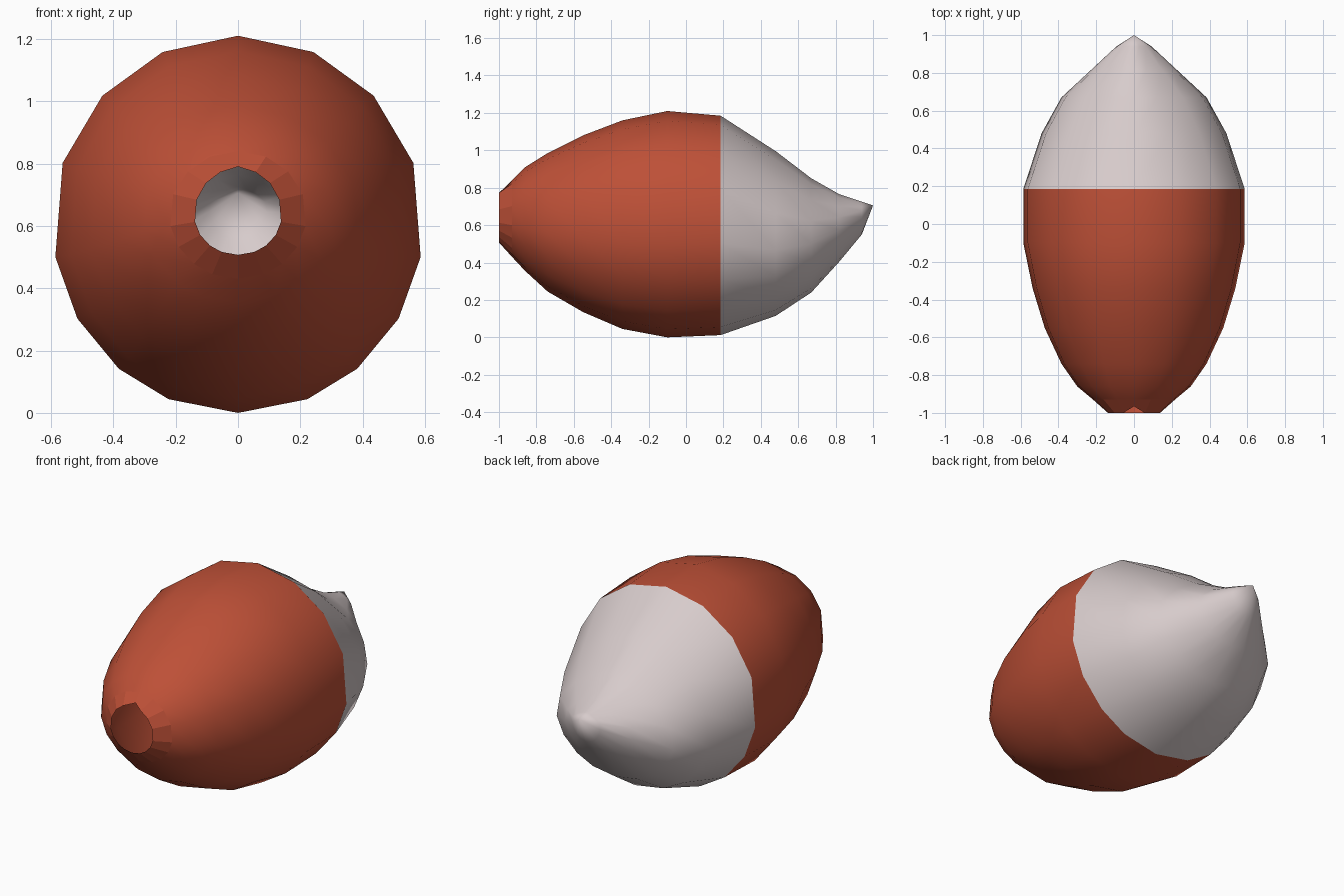
import bpy, bmesh
from math import sin, cos, radians

if "Cube" in bpy.data.objects:
    bpy.data.objects.remove(bpy.data.objects["Cube"])

# half cross-section angles, top to bottom (mirrored to 16 sides)
HALF = [90, 66, 43, 19, -10, -30, -50, -68, -90]

# rings: y, half width, bottom z, widest z, top z, roof exponent
FRONT = [(-1.0, .14, .507, .635, .785, 1),
         (-.93, .22, .43, .635, .84, 1),
         (-.86, .305, .355, .63, .91, 1),
         (-.74, .39, .245, .62, .985, 1),
         (-.55, .48, .135, .61, 1.08, 1),
         (-.34, .545, .045, .605, 1.16, 1),
         (-.10, .595, 0, .605, 1.21, 1),
         (.185, .595, .012, .605, 1.185, 1)]
BACK = [FRONT[-1],
        (.48, .497, .115, .54, .995, 1.15),
        (.67, .39, .24, .555, .85, 1.3),
        (.82, .226, .405, .61, .765, 1.4),
        (.94, .095, .55, .665, .725, 1.4)]


def ring(bm, y, w, zb, zm, zt, e):
    half = []
    for a in HALF:
        c, s = abs(cos(radians(a))), sin(radians(a))
        if s > 0:
            half.append((w * c ** e, zm + (zt - zm) * s ** e))
        else:
            half.append((w * c, zm + (zm - zb) * s))
    half[0], half[-1] = (0, half[0][1]), (0, half[-1][1])
    loop = half + [(-x, z) for x, z in half[-2:0:-1]]
    return [bm.verts.new((x, y, z)) for x, z in loop]


def shell(name, rings, color, tip=None, flat_rim=False):
    bm = bmesh.new()
    loops = [ring(bm, *r) for r in rings]
    for k, (a, b) in enumerate(zip(loops, loops[1:])):
        for i in range(len(a)):
            j = (i + 1) % len(a)
            f = bm.faces.new((a[i], a[j], b[j], b[i]))
            f.smooth = not (flat_rim and k == 0)
    if tip:
        v, a = bm.verts.new(tip), loops[-1]
        for i in range(len(a)):
            bm.faces.new((a[i], a[(i + 1) % len(a)], v)).smooth = True
    if flat_rim:
        # small notch at the top of the opening
        loops[0][0].co.y, loops[0][0].co.z = -.965, .79
    bmesh.ops.recalc_face_normals(bm, faces=bm.faces)
    me = bpy.data.meshes.new(name)
    bm.to_mesh(me)
    bm.free()
    mat = bpy.data.materials.new(name + "_color")
    mat.diffuse_color = color
    mat.use_nodes = True
    mat.node_tree.nodes["Principled BSDF"].inputs["Base Color"].default_value = mat.diffuse_color
    me.materials.append(mat)
    ob = bpy.data.objects.new(name, me)
    bpy.context.collection.objects.link(ob)
    return ob


# red open-ended body and pale pointed tip
shell("tail_body", FRONT, (.51, .08, .038, 1), flat_rim=True)
shell("tail_tip", BACK, (.68, .6, .6, 1), tip=(0, 1, .705))
